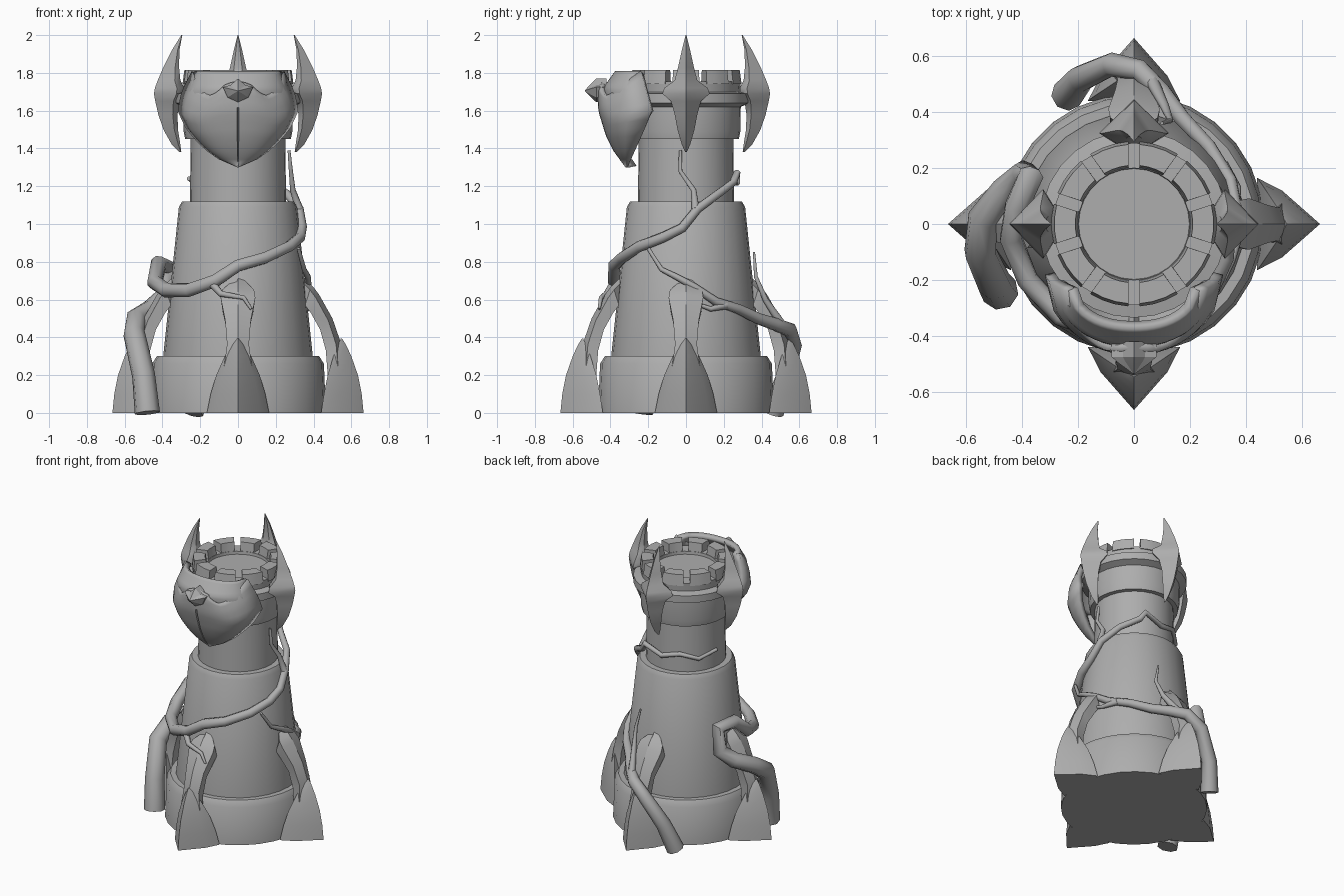
import bpy, bmesh, math
from mathutils import Vector, Matrix

if "Cube" in bpy.data.objects:
    bpy.data.objects.remove(bpy.data.objects["Cube"])

stone = bpy.data.materials.new("grey_stone")
stone.diffuse_color = (0.42, 0.42, 0.42, 1)
stone.use_nodes = True
stone.node_tree.nodes["Principled BSDF"].inputs["Base Color"].default_value = stone.diffuse_color


def lerp(table, z):
    """Piecewise linear lookup in a list of (key, value)."""
    if z <= table[0][0]:
        return table[0][1]
    for (a, p), (b, q) in zip(table, table[1:]):
        if z <= b:
            return p + (q - p) * (z - a) / (b - a)
    return table[-1][1]


def finish(name, bm, angle=30):
    bmesh.ops.recalc_face_normals(bm, faces=bm.faces[:])
    me = bpy.data.meshes.new(name)
    bm.to_mesh(me)
    bm.free()
    me.materials.append(stone)
    ob = bpy.data.objects.new(name, me)
    bpy.context.collection.objects.link(ob)
    bpy.ops.object.select_all(action='DESELECT')
    ob.select_set(True)
    bpy.context.view_layer.objects.active = ob
    bpy.ops.object.shade_smooth_by_angle(angle=math.radians(angle))
    return ob


def loft(name, rings, turn=0, angle=30):
    """Skin closed rings of points and cap both ends."""
    bm = bmesh.new()
    rot = Matrix.Rotation(turn, 3, 'Z')
    vs = [[bm.verts.new(rot @ Vector(p)) for p in r] for r in rings]
    n = len(vs[0])
    for a, b in zip(vs, vs[1:]):
        for i in range(n):
            j = (i + 1) % n
            bm.faces.new((a[i], a[j], b[j], b[i]))
    bm.faces.new(vs[0])
    bm.faces.new(vs[-1])
    bmesh.ops.remove_doubles(bm, verts=bm.verts[:], dist=0.0005)
    return finish(name, bm, angle)


def lathe(name, profile, seg=28):
    return loft(name, [[(r * math.cos(2 * math.pi * i / seg), r * math.sin(2 * math.pi * i / seg), z)
                        for i in range(seg)] for r, z in profile])


# Tower body in stepped tiers
lathe("tower_base", [(.465, 0), (.455, .26), (.43, .3), (.3, .3)])
lathe("tower_middle", [(.395, .28), (.395, .31), (.313, 1.09), (.295, 1.12), (.2, 1.12)])
lathe("tower_neck", [(.255, 1.1), (.25, 1.46)])
lathe("tower_head", [(.24, 1.45), (.28, 1.45), (.288, 1.49), (.29, 1.62), (.335, 1.64), (.335, 1.69),
                     (.285, 1.7), (.29, 1.755), (.2, 1.755), (.198, 1.735), (.002, 1.735)])

# Battlement blocks separated by ten narrow slots
for k in range(10):
    mid = math.radians(36 * k + 36)
    rings = []
    for i in range(4):
        a = (i / 3 - .5)
        ro, ri = math.radians(28) * a, math.radians(25) * a
        rings.append([(r * math.cos(t), r * math.sin(t), z) for r, t, z in
                      ((.2, ri, 1.74), (.295, ro, 1.74), (.285, ro, 1.815), (.21, ri, 1.815))])
    loft("battlement_block", rings, mid)

# Horns: outer ridge, side wings and inner edge (z, outer, inner, half width)
HORN = [(1.38, .31, .3, .004), (1.42, .35, .305, .022), (1.5, .395, .318, .045), (1.58, .422, .32, .06),
        (1.65, .438, .31, .08), (1.69, .445, .285, .125), (1.72, .44, .285, .115), (1.76, .425, .305, .06),
        (1.83, .395, .312, .042), (1.92, .35, .31, .022), (2.0, .3, .295, .002)]
for turn in (0, 90, 180):
    loft("horn", [[(o, 0, z), (i + .25 * (o - i), w, z), (i, w * .5, z), (i, -w * .5, z),
                   (i + .25 * (o - i), -w, z)] for z, o, i, w in HORN], math.radians(turn), 40)

# Base claws and arched buttresses on the four sides
CLAW = [(0, .665, .44, .165), (.1, .655, .455, .145), (.2, .635, .475, .115),
        (.3, .6, .505, .07), (.36, .572, .53, .03), (.395, .55, .545, .002)]
RIB = [((.33, .735), (.33, .6), .012, .03), ((.40, .665), (.355, .57), .085, .085),
       ((.43, .625), (.385, .53), .092, .08), ((.5, .5), (.435, .44), .068, .06),
       ((.545, .37), (.465, .33), .058, .055), ((.56, .2), (.475, .2), .08, .06),
       ((.57, .01), (.46, .01), .1, .08)]
for k in range(4):
    turn = k * math.pi / 2
    loft("base_claw", [[(o, 0, z), (i + .4 * (o - i), w * .72, z), (i, w, z), (i, -w, z),
                        (i + .4 * (o - i), -w * .72, z)] for z, o, i, w in CLAW], turn, 35)
    loft("buttress", [[(o[0], 0, o[1]), (o[0] * .8 + n[0] * .2 - .01, w, o[1] * .85 + n[1] * .15),
                       (n[0], v, n[1]), (n[0], -v, n[1]),
                       (o[0] * .8 + n[0] * .2 - .01, -w, o[1] * .85 + n[1] * .15)]
                      for o, n, w, v in RIB], turn, 25)

# Front shield: half width, centre depth and edge depth by height
WIDTH = [(1.3, .004), (1.33, .085), (1.4, .185), (1.5, .275), (1.6, .32), (1.7, .30), (1.81, .245)]
FRONT = [(1.3, -.32), (1.38, -.38), (1.47, -.425), (1.6, -.465), (1.72, -.47), (1.81, -.405)]
EDGE = [(1.3, -.31), (1.4, -.265), (1.5, -.22), (1.6, -.18), (1.7, -.21), (1.81, -.24)]
SCALLOP = [(0, .05), (.28, .07), (.4, .1), (.58, .13), (.75, .115), (.9, .06), (1, 0)]


def shell(name, z0, inset, scalloped, thick):
    bm = bmesh.new()
    cols = [i / 10 for i in range(1, 11)]
    cols = [-t for t in reversed(cols)] + [-.018, 0, .018] + cols
    grid = []
    for j in range(13):
        zn = z0 + (1.81 - z0) * j / 12
        row = []
        for t in cols:
            z = zn - (lerp(SCALLOP, abs(t)) * (j / 12) ** 2 if scalloped else 0)
            x = t * (lerp(WIDTH, zn) - inset * .5)
            e, f = lerp(EDGE, z), lerp(FRONT, z) + inset
            y = e + (f - e) * math.sqrt(max(0, 1 - abs(t) ** 2.2))
            if scalloped and t == 0 and z < 1.61:  # centre groove
                y += .025
            row.append(bm.verts.new((x, y, z)))
        grid.append(row)
    for a, b in zip(grid, grid[1:]):
        for i in range(len(cols) - 1):
            bm.faces.new((a[i], a[i + 1], b[i + 1], b[i]))
    ob = finish(name, bm, 35)
    mod = ob.modifiers.new("thickness", 'SOLIDIFY')
    mod.thickness = thick
    mod.offset = -1


shell("front_shield", 1.3, 0, True, .035)
shell("shield_backing", 1.6, .03, False, .035)

# Faceted stud on the shield, and its bracket
STUD = [(-.08, 1.725), (-.04, 1.735), (0, 1.77), (.04, 1.735), (.08, 1.725), (.055, 1.67), (0, 1.645), (-.055, 1.67)]
loft("shield_stud", [[(x * s, y, 1.705 + (z - 1.705) * s) for x, z in STUD]
                     for s, y in ((1, -.42), (1, -.475), (.72, -.495), (.05, -.535))], 0, 10)

TOWER = [(0, .465), (.27, .455), (.3, .395), (1.1, .313), (1.12, .253), (1.5, .25)]


def vine(name, pts, r0, r1):
    """Tapered tube hugging the tower wall."""
    cu = bpy.data.curves.new(name, 'CURVE')
    cu.dimensions = '3D'
    cu.bevel_depth = 1
    cu.bevel_resolution = 2
    cu.use_fill_caps = True
    sp = cu.splines.new('POLY')
    sp.points.add(len(pts) - 1)
    for k, (x, y, z) in enumerate(pts):
        r = r0 + (r1 - r0) * (k / (len(pts) - 1)) ** .7
        d = math.hypot(x, y)
        s = max(1, (lerp(TOWER, z) + r * .6) / d)
        sp.points[k].co = (x * s, y * s, z, 1)
        sp.points[k].radius = r
    ob = bpy.data.objects.new(name + "_path", cu)
    bpy.context.collection.objects.link(ob)
    me = bpy.data.meshes.new_from_object(ob.evaluated_get(bpy.context.evaluated_depsgraph_get()))
    bpy.data.objects.remove(ob)
    bm = bmesh.new()
    bm.from_mesh(me)
    finish(name, bm, 50)


# Vines winding around the tower
vine("left_vine", [(-.48, -.24, 0), (-.5, -.21, .2), (-.55, -.1, .42), (-.54, .02, .5), (-.46, .12, .55),
                   (-.39, .18, .62), (-.37, .17, .77), (-.42, .06, .79), (-.44, -.05, .69), (-.38, -.2, .65),
                   (-.26, -.33, .65), (-.12, -.38, .7), (0, -.38, .78), (.14, -.34, .82), (.27, -.25, .88),
                   (.33, -.12, .93), (.34, -.02, .98), (.32, .06, 1.08), (.26, .17, 1.16), (.16, .25, 1.22),
                   (.13, .27, 1.27), (0, .27, 1.22), (-.12, .24, 1.25), (-.21, .16, 1.21), (-.26, .03, 1.24)],
     .068, .012)
vine("neck_twig", [(.32, .05, 1.08), (.29, .04, 1.18), (.28, -.03, 1.28), (.27, -.03, 1.39)], .022, .008)
vine("front_twig", [(-.15, -.37, .7), (-.09, -.42, .63), (.03, -.45, .61), (.07, -.46, .55)], .025, .008)
vine("back_vine", [(-.24, .46, 0), (-.19, .52, .18), (-.08, .57, .36), (.02, .55, .44), (.1, .47, .47),
                   (.17, .38, .5), (.26, .27, .55), (.33, .15, .59), (.37, .04, .67), (.37, -.05, .72),
                   (.35, -.13, .76), (.32, -.2, .87)], .058, .01)
vine("back_twig", [(.06, .52, .45), (.11, .42, .6), (.13, .37, .72), (.1, .36, .85)], .025, .006)
vine("right_twig", [(.3, .2, .57), (.37, .13, .55), (.37, .02, .59)], .022, .008)
